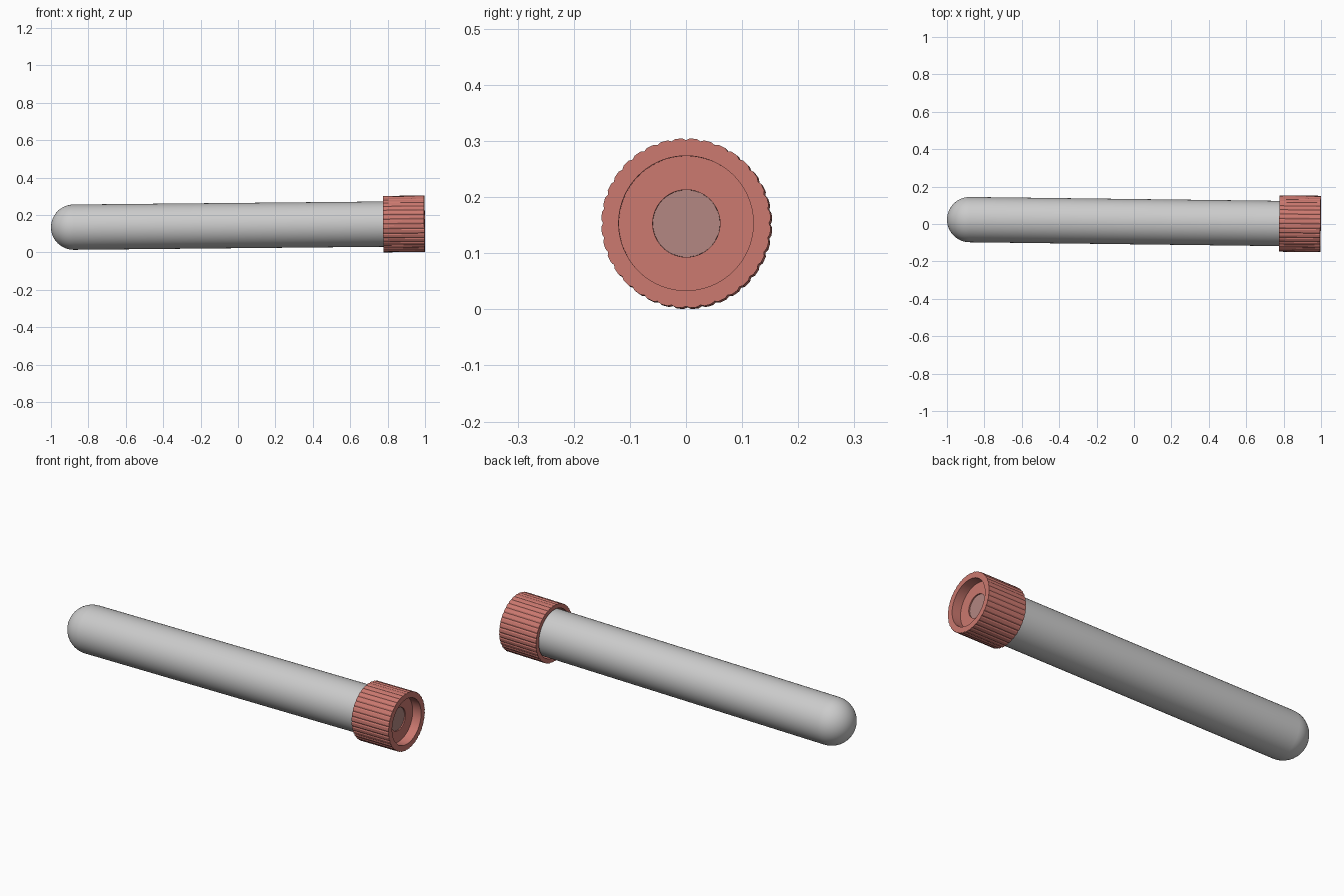
import bpy, bmesh, math
from mathutils import Vector, Matrix

if "Cube" in bpy.data.objects:
    bpy.data.objects.remove(bpy.data.objects["Cube"])

# Slightly tilted axis shared by all parts; t = 0 is the front face of the cap
AXIS = Vector((1, -0.0125, 0.0098)).normalized()
PLACE = Matrix.Translation((0.9975, 0, 0.1535)) @ Vector((1, 0, 0)).rotation_difference(AXIS).to_matrix().to_4x4()


def material(name, color):
    m = bpy.data.materials.new(name)
    m.diffuse_color = color
    m.use_nodes = True
    m.node_tree.nodes["Principled BSDF"].inputs["Base Color"].default_value = m.diffuse_color
    return m


def lathe(name, profile, segs, mat=None, closed=False, ribs=None):
    """Spin a (t, radius) profile round the axis; ribs = (outer radius, depth)."""
    bm = bmesh.new()
    rings = []
    for t, r in profile:
        if r == 0:
            rings.append([bm.verts.new((t, 0, 0))] * segs)
            continue
        ring = []
        for i in range(segs):
            a = 2 * math.pi * i / segs
            rr = r - ribs[1] if ribs and r >= ribs[0] and i % 4 == 0 else r
            ring.append(bm.verts.new((t, rr * math.cos(a), rr * math.sin(a))))
        rings.append(ring)
    pairs = list(zip(rings, rings[1:]))
    if closed:
        pairs.append((rings[-1], rings[0]))
    for p, q in pairs:
        for i in range(segs):
            j = (i + 1) % segs
            corners = list(dict.fromkeys((p[i], p[j], q[j], q[i])))
            if len(corners) > 2:  # two poles in a row make no face
                bm.faces.new(corners)
    bmesh.ops.recalc_face_normals(bm, faces=bm.faces)
    me = bpy.data.meshes.new(name)
    bm.to_mesh(me)
    bm.free()
    ob = bpy.data.objects.new(name, me)
    bpy.context.collection.objects.link(ob)
    ob.matrix_world = PLACE
    if mat:
        me.materials.append(mat)
    bpy.ops.object.select_all(action='DESELECT')
    ob.select_set(True)
    bpy.context.view_layer.objects.active = ob
    bpy.ops.object.shade_smooth_by_angle(angle=math.radians(15 if ribs else 35))
    return ob


def dome(r, center, steps=12):
    """Quarter-circle profile from the side wall to the tip."""
    pts = [(center - r * math.sin(k * math.pi / 2 / steps),
            r * math.cos(k * math.pi / 2 / steps)) for k in range(steps)]
    return pts + [(center - r, 0)]


red = material("cap_red", (0.60, 0.19, 0.16, 1))
dark = material("stopper_dark", (0.45, 0.24, 0.22, 1))

# Hollow tube with a round bottom
END = -1.9975 + 0.121
outer = [(-0.085, 0.121)] + dome(0.121, END)
inner = list(reversed([(-0.085, 0.11)] + dome(0.11, END)))
lathe("tube", outer + inner, 48, closed=True)

# Ribbed cap: recessed top with a central hole, hollow skirt round the tube
lathe("cap", [(0, 0.12), (-0.05, 0.12), (-0.05, 0.06), (-0.08, 0.06), (-0.08, 0.128),
              (-0.22, 0.128), (-0.22, 0.151), (0, 0.151)],
      144, red, closed=True, ribs=(0.15, 0.003))

# Rubber stopper seen through the cap hole and plugging the tube
lathe("stopper", [(-0.056, 0), (-0.056, 0.0598), (-0.082, 0.0598), (-0.082, 0.109),
                  (-0.3, 0.109), (-0.3, 0)], 48, dark)
